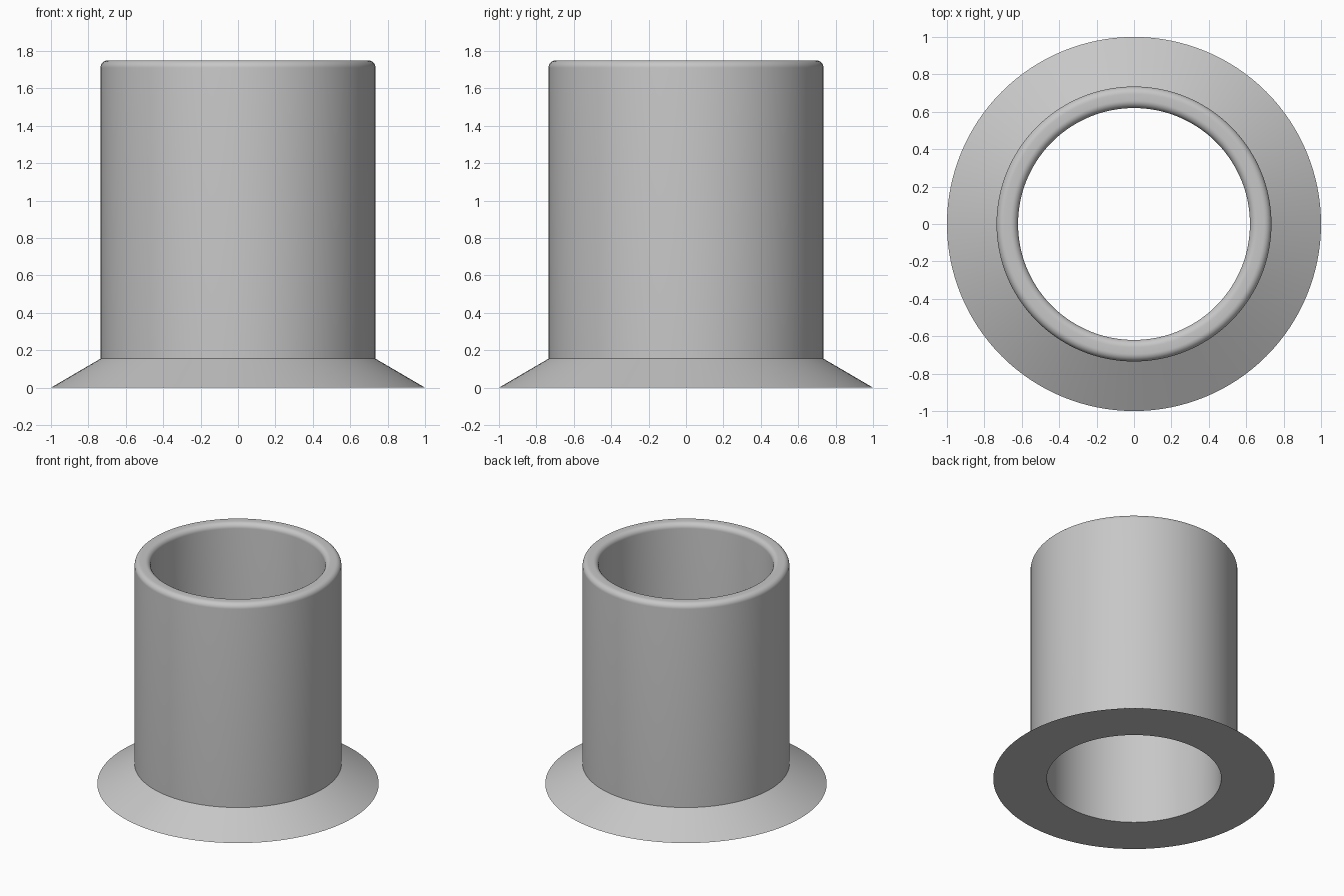
import bpy, bmesh
from math import sin, cos, pi

SEGMENTS = 128
INNER, OUTER, FLANGE = 0.62, 0.735, 1.0
COLLAR_Z, TOP, ROUND = 0.155, 1.75, 0.04

cube = bpy.data.objects.get("Cube")
if cube:
    bpy.data.objects.remove(cube, do_unlink=True)

# Plain grey material
grey = bpy.data.materials.new("light_grey")
grey.use_nodes = True
colour = (0.57, 0.57, 0.57, 1)
grey.diffuse_color = colour
grey.node_tree.nodes["Principled BSDF"].inputs["Base Color"].default_value = colour


def arc(cx, cz, radius, start, end, steps=8):
    angles = [start + (end - start) * i / steps for i in range(steps + 1)]
    return [(cx + radius * cos(a), cz + radius * sin(a)) for a in angles]


def lathe(name, profile):
    """Revolve a closed (radius, height) outline around z."""
    bm = bmesh.new()
    rings = []
    for i in range(SEGMENTS):
        a = 2 * pi * i / SEGMENTS
        rings.append([bm.verts.new((r * cos(a), r * sin(a), z)) for r, z in profile])
    n = len(profile)
    for i in range(SEGMENTS):
        here, there = rings[i], rings[(i + 1) % SEGMENTS]
        for j in range(n):
            k = (j + 1) % n
            bm.faces.new((here[j], there[j], there[k], here[k]))
    bmesh.ops.recalc_face_normals(bm, faces=bm.faces)
    mesh = bpy.data.meshes.new(name)
    bm.to_mesh(mesh)
    bm.free()
    mesh.materials.append(grey)
    obj = bpy.data.objects.new(name, mesh)
    bpy.context.collection.objects.link(obj)
    bpy.ops.object.select_all(action="DESELECT")
    obj.select_set(True)
    bpy.context.view_layer.objects.active = obj
    bpy.ops.object.shade_smooth_by_angle(angle=pi / 9)
    return obj


# Hollow sleeve with a rounded rim, rising from a conical flange
outline = [(INNER, 0), (FLANGE, 0), (OUTER, COLLAR_Z)]
outline += arc(OUTER - ROUND, TOP - ROUND, ROUND, 0, pi / 2)
outline += arc(INNER + ROUND, TOP - ROUND, ROUND, pi / 2, pi)
lathe("flanged_sleeve", outline)
